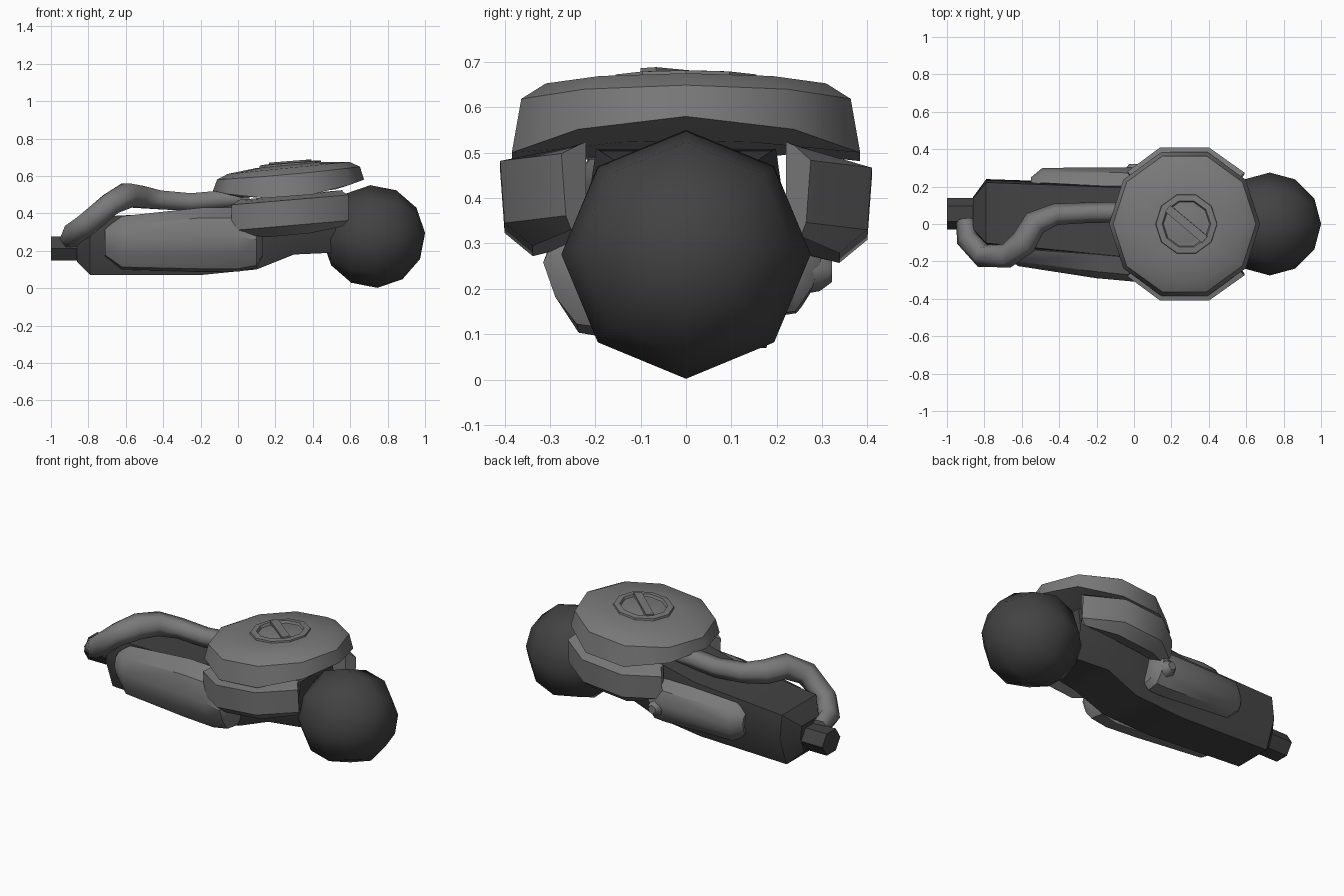
import bpy, bmesh, math
from mathutils import Vector, Matrix

if "Cube" in bpy.data.objects:
    bpy.data.objects.remove(bpy.data.objects["Cube"])


def material(name, v):
    m = bpy.data.materials.new(name)
    m.diffuse_color = (v, v, v, 1)
    m.use_nodes = True
    m.node_tree.nodes["Principled BSDF"].inputs["Base Color"].default_value = m.diffuse_color
    return m


DARK = material("dark grey", 0.055)
MID = material("mid grey", 0.19)


def finish(name, bm, mat, angle):
    bmesh.ops.recalc_face_normals(bm, faces=bm.faces)
    me = bpy.data.meshes.new(name)
    bm.to_mesh(me)
    bm.free()
    me.materials.append(mat)
    ob = bpy.data.objects.new(name, me)
    bpy.context.collection.objects.link(ob)
    bpy.ops.object.select_all(action='DESELECT')
    ob.select_set(True)
    bpy.context.view_layer.objects.active = ob
    bpy.ops.object.shade_smooth_by_angle(angle=math.radians(angle))
    return ob


def loft(name, rings, mat, angle=32):
    """Skin a list of equal-length closed rings and cap both ends."""
    bm = bmesh.new()
    vs = [[bm.verts.new(p) for p in r] for r in rings]
    n = len(vs[0])
    for a, b in zip(vs, vs[1:]):
        for i in range(n):
            j = (i + 1) % n
            bm.faces.new((a[i], a[j], b[j], b[i]))
    bm.faces.new(vs[0])
    bm.faces.new(vs[-1])
    return finish(name, bm, mat, angle)


def circle(r, n, z_of, cx=0.27):
    pts = []
    for i in range(n):
        a = 2 * math.pi * i / n
        x, y = cx + r * math.cos(a), r * math.sin(a)
        pts.append((x, y, z_of(x - 0.27, y)))
    return pts


# Ball at the nose, poles along x
bm = bmesh.new()
bmesh.ops.create_uvsphere(bm, u_segments=8, v_segments=6, radius=0.275)
bm.transform(Matrix.Translation((0.726, 0, 0.276))
             @ Matrix.Rotation(math.radians(86), 4, 'Y'))
finish("nose_ball", bm, DARK, 60)

# Main body: six-sided section (x, centre y, half width, bottom, top)
stations = [(-0.86, 0.055, 0.09, 0.14, 0.30), (-0.79, 0.06, 0.18, 0.07, 0.38),
            (-0.20, 0.02, 0.20, 0.07, 0.41), (0.10, 0.0, 0.21, 0.10, 0.47),
            (0.30, 0.0, 0.22, 0.18, 0.51), (0.52, 0.0, 0.17, 0.19, 0.48)]
rings = []
for x, cy, w, lo, hi in stations:
    mid = lo + (hi - lo) * 0.55
    rings.append([(x, cy - 0.65 * w, lo), (x, cy + 0.65 * w, lo), (x, cy + w, mid),
                  (x, cy + 0.9 * w, hi), (x, cy - 0.9 * w, hi), (x, cy - w, mid)])
loft("body", rings, DARK)

# Tail stub
loft("tail_stub", [[(x, 0.055 + 0.085 * math.cos(math.pi * i / 3),
                     0.212 + 0.075 * math.sin(math.pi * i / 3)) for i in range(6)]
                   for x in (-1.0, -0.82)], DARK)

# Cap: ten-sided drooping lid
cap = [(0.25, lambda x, y: 0.505 + 0.09 * x),
       (0.404, lambda x, y: 0.55 + 0.075 * x - 0.40 * y * y),
       (0.382, lambda x, y: 0.615 + 0.09 * x - 0.05 * y * y),
       (0.325, lambda x, y: 0.643 + 0.10 * x),
       (0.17, lambda x, y: 0.658 + 0.09 * x)]
loft("cap", [circle(r, 10, f) for r, f in cap], MID, 39)

# Dial: raised rim with a sunken centre
dial = [(0.168, 0.645), (0.163, 0.668), (0.130, 0.671), (0.122, 0.656), (0.06, 0.666)]
loft("dial", [circle(r, 10, lambda x, y, h=h: h + 0.08 * x, 0.28) for r, h in dial],
     MID, 15)

# Diagonal grip bar on the dial
bm = bmesh.new()
bmesh.ops.create_cube(bm, size=1)
bm.transform(Matrix.Translation((0.28, 0, 0.667))
             @ Matrix.Rotation(math.radians(-4.5), 4, 'Y')
             @ Matrix.Rotation(math.radians(-40), 4, 'Z')
             @ Matrix.Diagonal((0.26, 0.045, 0.026, 1)))
finish("dial_bar", bm, MID, 30)

# Side pods curving under the cap
for side, drop, name in ((-1, 0.0, "front_pod"), (1, 0.015, "back_pod")):
    rings = []
    for x, y, lift in ((-0.035, 0.28, 0.035), (0.14, 0.41, 0), (0.40, 0.41, 0),
                       (0.59, 0.275, 0.02)):
        inner = 0.22 if y < 0.3 else 0.23
        xi = 0.28 + (x - 0.28) * 0.9
        dz = 0.085 * (x - 0.28) - drop
        span = y - inner
        rings.append([(x, side * y, 0.472 + dz),
                      (xi, side * (inner + 0.35 * span), 0.49 + dz + drop),
                      (xi, side * inner, 0.498 + dz + drop),
                      (xi, side * inner, 0.33 + dz),
                      (xi, side * (inner + 0.6 * span), 0.284 + lift + dz),
                      (x, side * (y - 0.01), 0.335 + dz)])
    loft(name, rings, MID, 39)


# Side pads: bulged section scaled along x (x, outer y, inner y, bottom, top)
def pad(name, stations, side):
    section = [(0, 0), (0.55, 0.045), (0.84, 0.27), (1, 0.55), (0.78, 0.84), (0.2, 1)]
    loft(name, [[(x, side * (inn + (out - inn) * u), lo + (hi - lo) * v)
                 for u, v in section] for x, out, inn, lo, hi in stations], MID, 39)


pad("front_pad", [(-0.71, 0.155, 0.10, 0.17, 0.32), (-0.62, 0.225, 0.11, 0.10, 0.385),
                  (-0.20, 0.29, 0.13, 0.088, 0.43), (0.0, 0.308, 0.15, 0.088, 0.43),
                  (0.10, 0.315, 0.15, 0.11, 0.38), (0.13, 0.27, 0.15, 0.17, 0.32)], -1)
pad("back_pad", [(-0.55, 0.25, 0.20, 0.20, 0.33), (-0.49, 0.30, 0.20, 0.15, 0.375),
                 (-0.03, 0.303, 0.17, 0.135, 0.385), (0.04, 0.30, 0.17, 0.14, 0.38),
                 (0.07, 0.26, 0.17, 0.17, 0.36)], 1)

# Small rounded bolt on the back pad
loft("pad_bolt", [[(r * math.cos(math.pi * i / 4), y,
                    0.24 + r * math.sin(math.pi * i / 4)) for i in range(8)]
                  for y, r in ((0.24, 0.055), (0.295, 0.045), (0.322, 0.025))], MID, 50)

# Bent hose from under the cap to the tail: x, y, z, radius
path = [(0.06, 0.07, 0.48, 0.055), (-0.08, 0.063, 0.475, 0.055),
        (-0.25, 0.06, 0.46, 0.055), (-0.42, 0.052, 0.472, 0.058),
        (-0.53, 0.005, 0.488, 0.068), (-0.59, -0.10, 0.497, 0.072),
        (-0.68, -0.17, 0.45, 0.066), (-0.81, -0.17, 0.34, 0.064),
        (-0.89, -0.08, 0.283, 0.061), (-0.90, 0.02, 0.26, 0.052)]
pts = [Vector(p[:3]) for p in path]
rings = []
for i, p in enumerate(pts):
    t = (pts[min(i + 1, len(pts) - 1)] - pts[max(i - 1, 0)]).normalized()
    s = t.cross(Vector((0, 0, 1))).normalized()
    u = s.cross(t)
    rings.append([p + (s * math.cos(a) + u * math.sin(a)) * path[i][3]
                  for a in (math.pi * k / 3 for k in range(6))])
loft("hose", rings, MID, 62)
